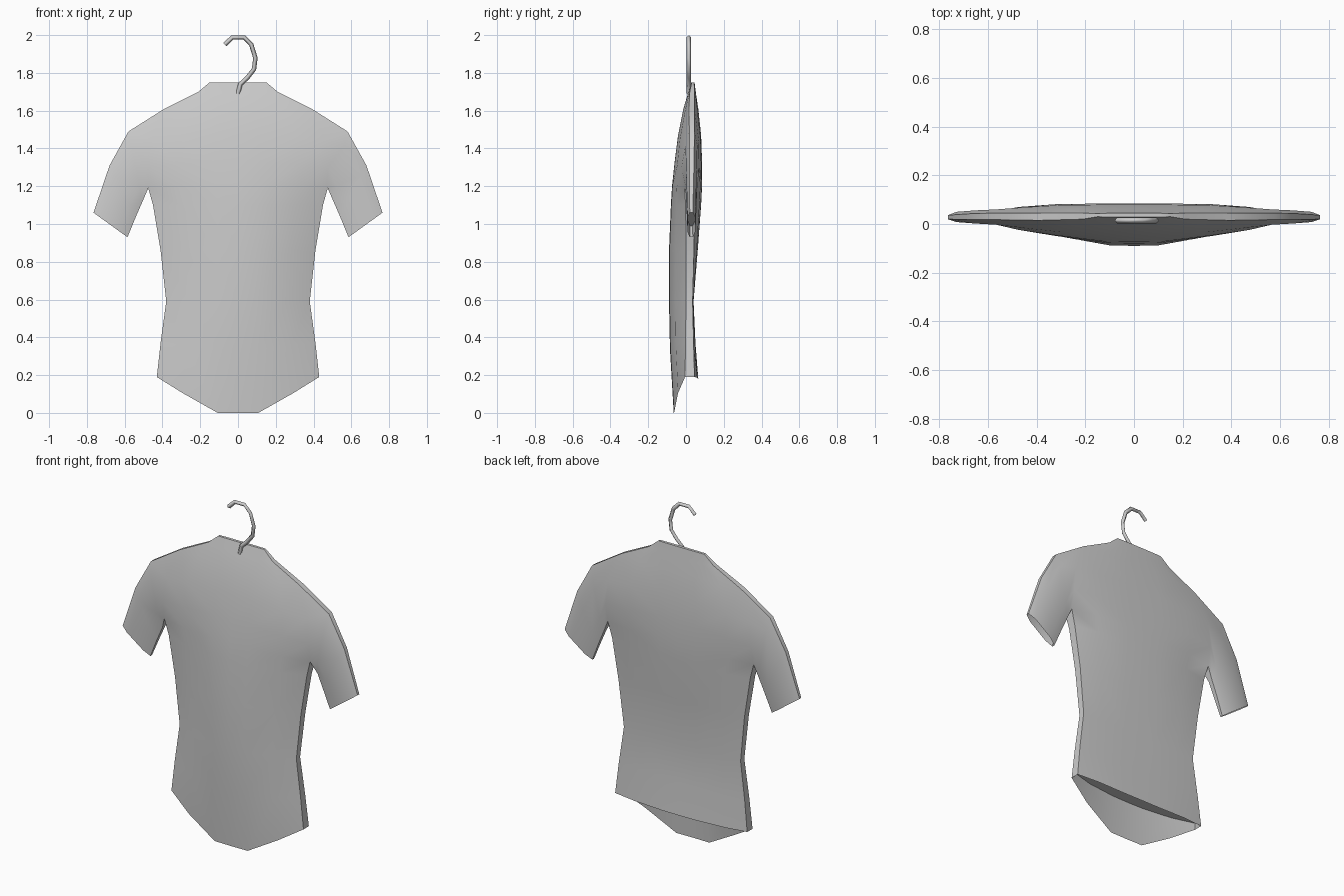
import bpy, bmesh
from mathutils import Vector

if "Cube" in bpy.data.objects:
    bpy.data.objects.remove(bpy.data.objects["Cube"])

# Shirt rows: edge x, edge z, front centre z, back centre z,
#             front y, back y, front edge y, back edge y
ROWS = [
    (.43, .19, .0, .18, -.065, .065, -.005, .045),
    (.41, .37, .34, .37, -.085, .050, -.003, .040),
    (.38, .59, .59, .59, -.090, .040, .000, .035),
    (.41, .86, .86, .86, -.090, .062, .000, .042),
    (.45, 1.10, 1.10, 1.10, -.080, .080, -.002, .045),
    (.475, 1.19, 1.20, 1.20, -.074, .085, -.008, .050),
    (.475, 1.30, 1.33, 1.33, -.060, .085, -.024, .070),
    (.46, 1.44, 1.47, 1.47, -.042, .080, -.015, .068),
    (.39, 1.61, 1.61, 1.61, -.014, .065, .015, .045),
    (.21, 1.70, 1.69, 1.69, .010, .053, .020, .045),
    (.15, 1.75, 1.75, 1.75, .028, .045, .030, .043),
]
ARMPIT, SHOULDER = 5, 8
# Across a row: x fraction, z weight, front and back depth weights
COLS = [(0, 1, 1, 1), (.25, 1, .97, .97), (.68, .45, .62, .75), (1, 0, 0, 0)]
# Sleeve rings: top x z, bottom x z, y at front middle, back middle, front end, back end
SLEEVE = [
    (.58, 1.49, .505, 1.12, -.003, .060, .018, .045),
    (.68, 1.31, .54, 1.04, .002, .056, .018, .042),
    (.765, 1.06, .585, .93, .008, .050, .020, .036),
]

bm = bmesh.new()


def bridge(a, b, closed=False):
    n = len(a)
    for i in range(n if closed else n - 1):
        j = (i + 1) % n
        bm.faces.new((a[i], a[j], b[j], b[i]))


# Front and back panels of the right half
front, back = [], []
for ex, ez, zf, zb, yf, yb, ef, eb in ROWS:
    front.append([bm.verts.new((ex * f, ef + (yf - ef) * wf, ez + (zf - ez) * wz))
                  for f, wz, wf, wb in COLS])
    back.append([bm.verts.new((ex * f, eb + (yb - eb) * wb, ez + (zb - ez) * wz))
                 for f, wz, wf, wb in COLS])
for i in range(len(ROWS) - 1):
    bridge(front[i], front[i + 1])
    bridge(back[i], back[i + 1])
    # Side seam, left open where the sleeve joins
    if not ARMPIT <= i < SHOULDER:
        bridge([front[i][3], back[i][3]], [front[i + 1][3], back[i + 1][3]])
bridge(front[-1], back[-1])

# Hem folded inward and closed above the opening
fi = [bm.verts.new((v.co.x * .97, v.co.y + .012, .22)) for v in front[0]]
bi = [bm.verts.new((v.co.x * .97, v.co.y - .012, .22)) for v in back[0]]
bridge(front[0] + back[0][::-1], fi + bi[::-1])
bridge(fi, bi)

# Sleeve continues from the armhole
span = range(ARMPIT, SHOULDER + 1)
ring = [front[i][3] for i in span] + [back[i][3] for i in reversed(span)]
for tx, tz, bx, bz, yf, yb, ef, eb in SLEEVE:
    def side(mid, end):
        return [bm.verts.new((bx + (tx - bx) * u, mid if 0 < u < 1 else end,
                              bz + (tz - bz) * u)) for u in (0, .22, .8, 1)]
    new = side(yf, ef) + side(yb, eb)[::-1]
    bridge(ring, new, True)
    ring = new
# Recessed cuff opening
mid = sum((v.co for v in ring), Vector()) / len(ring)
inner = [bm.verts.new(mid + (v.co - mid) * .85 + Vector((-.02, 0, .05))) for v in ring]
bridge(ring, inner, True)
bm.faces.new(inner)

bmesh.ops.recalc_face_normals(bm, faces=bm.faces)
mesh = bpy.data.meshes.new("shirt")
bm.to_mesh(mesh)
bm.free()
shirt = bpy.data.objects.new("shirt", mesh)
bpy.context.collection.objects.link(shirt)
mirror = shirt.modifiers.new("mirror", 'MIRROR')
mirror.use_clip = True
bpy.context.view_layer.objects.active = shirt
shirt.select_set(True)
bpy.ops.object.modifier_apply(modifier="mirror")
# Make the normals face outward
bm = bmesh.new()
bm.from_mesh(shirt.data)
seam = [f for f in bm.faces if len(f.verts) == 4 and all(abs(v.co.x) < 1e-5 for v in f.verts)]
bmesh.ops.delete(bm, geom=seam, context='FACES')
bmesh.ops.recalc_face_normals(bm, faces=bm.faces)
bm.to_mesh(shirt.data)
bm.free()
bpy.ops.object.shade_smooth_by_angle(angle=1.0)

# Hanger hook
curve = bpy.data.curves.new("hanger_hook", 'CURVE')
curve.dimensions = '3D'
curve.bevel_depth = .012
curve.bevel_resolution = 0
curve.use_fill_caps = True
path = [(0, 1.69), (.012, 1.74), (.05, 1.775), (.085, 1.82), (.092, 1.88),
        (.07, 1.95), (.032, 1.988), (-.03, 1.988), (-.07, 1.95)]
spline = curve.splines.new('POLY')
spline.points.add(len(path) - 1)
for p, (x, z) in zip(spline.points, path):
    p.co = (x, .015, z, 1)
hook = bpy.data.objects.new("hanger_hook", curve)
bpy.context.collection.objects.link(hook)
